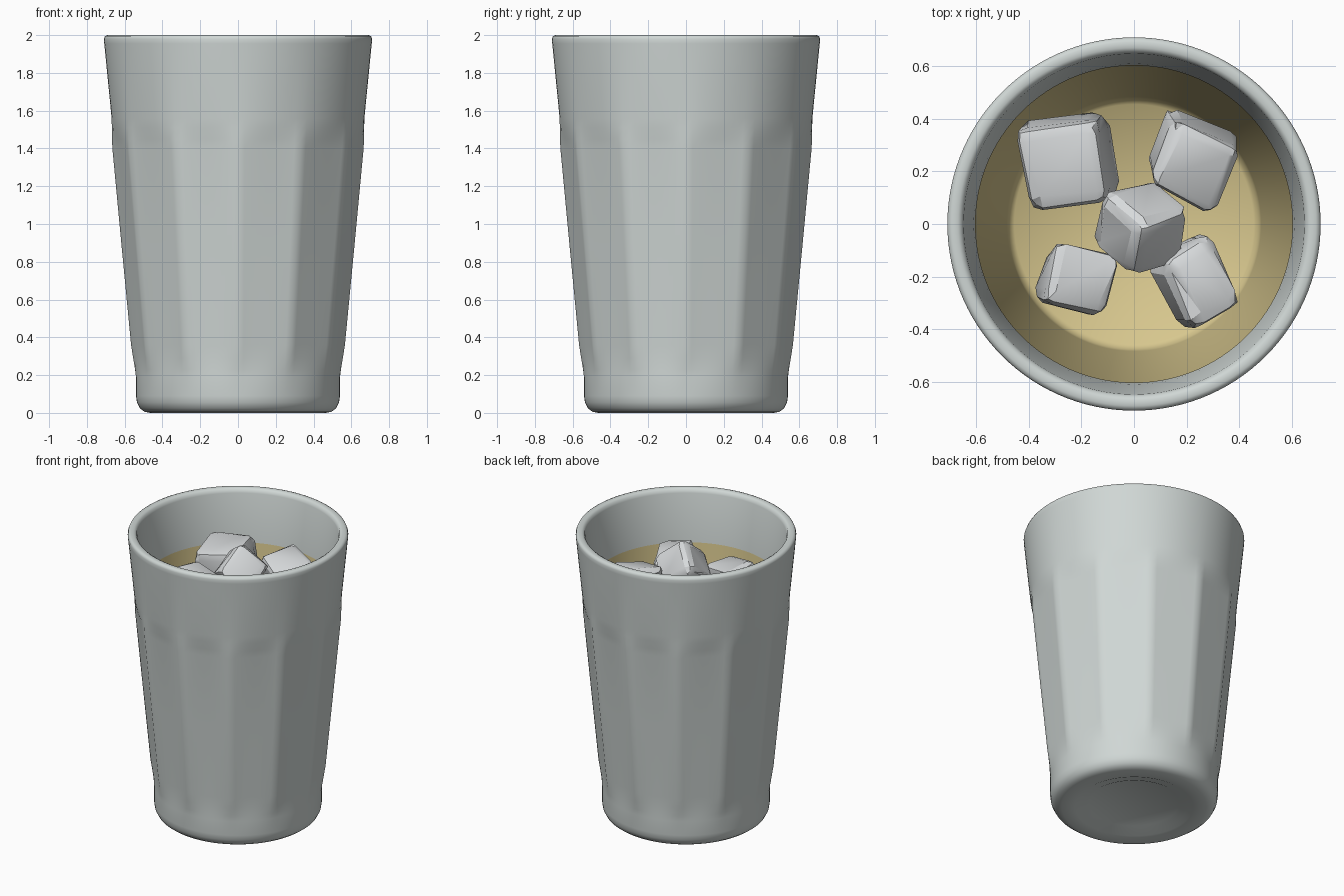
import bpy, bmesh, math, random
from mathutils import Matrix, Vector, Euler

old = bpy.data.objects.get("Cube")
if old:
    bpy.data.objects.remove(old, do_unlink=True)

SEGMENTS = 120
RIDGES = 12


def material(name, color):
    mat = bpy.data.materials.new(name)
    mat.use_nodes = True
    mat.diffuse_color = (*color, 1)
    mat.node_tree.nodes["Principled BSDF"].inputs["Base Color"].default_value = (*color, 1)
    return mat


def finish(name, bm, mat, angle):
    mesh = bpy.data.meshes.new(name)
    bm.to_mesh(mesh)
    bm.free()
    mesh.materials.append(mat)
    mesh.shade_smooth()
    mesh.set_sharp_from_angle(angle=math.radians(angle))
    obj = bpy.data.objects.new(name, mesh)
    bpy.context.collection.objects.link(obj)
    return obj


def facet_scale(theta):
    """Radius factor of a regular polygon with ridges on its corners."""
    step = math.tau / RIDGES
    return math.cos(step / 2) / math.cos(theta % step - step / 2)


def lathe(name, profile, mat, cap_start, angle):
    """Turn (radius, height, facet amount) points around z."""
    bm = bmesh.new()
    rings = []
    for r, z, facet in profile:
        ring = []
        for i in range(SEGMENTS):
            t = math.tau * i / SEGMENTS
            rr = r * (1 + facet * (facet_scale(t) - 1))
            ring.append(bm.verts.new((rr * math.cos(t), rr * math.sin(t), z)))
        rings.append(ring)
    for a, b in zip(rings, rings[1:]):
        for i in range(SEGMENTS):
            j = (i + 1) % SEGMENTS
            bm.faces.new((a[i], a[j], b[j], b[i]))
    if cap_start:
        bm.faces.new(rings[0][::-1])
    bm.faces.new(rings[-1])
    return finish(name, bm, mat, angle)


def ice_cube(name, center, size, turn, bevel, mat, seed, jitter=0.02):
    rng = random.Random(seed)
    bm = bmesh.new()
    bmesh.ops.create_cube(bm, size=1)
    for v in bm.verts:
        v.co = Vector(c * s for c, s in zip(v.co, size))
        v.co += Vector([rng.uniform(-jitter, jitter) for _ in range(3)])
    bmesh.ops.bevel(bm, geom=bm.edges[:], offset=bevel, segments=2,
                    profile=0.5, affect='EDGES', clamp_overlap=True)
    # Worn, uneven surface
    for v in bm.verts:
        v.co += Vector([rng.uniform(-0.007, 0.007) for _ in range(3)])
    bmesh.ops.triangulate(bm, faces=[f for f in bm.faces if len(f.verts) > 3])
    rot = Euler([math.radians(a) for a in turn]).to_matrix().to_4x4()
    bm.transform(Matrix.Translation(center) @ rot)
    return finish(name, bm, mat, 28)


glass_grey = material("glass grey", (0.63, 0.68, 0.665))
drink_tan = material("drink tan", (0.68, 0.57, 0.27))
ice_white = material("ice white", (0.68, 0.70, 0.71))

# Tumbler: recessed foot, faceted middle, round upper wall, rolled rim, inside
foot = [(0.29, 0.024), (0.31, 0.014), (0.35, 0.014), (0.38, 0), (0.465, 0),
        (0.495, 0.006), (0.52, 0.025), (0.535, 0.055), (0.54, 0.09), (0.54, 0.19)]
upper = [(0.669, 1.56), (0.708, 1.955), (0.71, 1.98), (0.705, 1.994), (0.692, 2),
         (0.67, 2), (0.655, 1.992), (0.648, 1.97), (0.61, 1.64),
         (0.49, 0.19), (0.48, 0.145), (0.455, 0.125)]
middle = [(0.545, 0.23, 0.25), (0.555, 0.29, 0.7), (0.566, 0.36, 1),
          (0.616, 0.88, 1), (0.665, 1.40, 1), (0.667, 1.45, 0.75), (0.668, 1.51, 0.25)]
round_part = lambda points: [(r, z, 0) for r, z in points]
lathe("tumbler", round_part(foot) + middle + round_part(upper), glass_grey, True, 50)

# Drink: open skin lining the inside of the tumbler
drink = [(0.605, 1.64), (0.484, 0.2), (0.477, 0.165), (0.455, 0.14)]
lathe("drink", round_part(drink), drink_tan, False, 80)

# Ice cubes
ice_cube("ice_back_right", (-0.25, 0.23, 1.61), (0.33, 0.31, 0.31), (6, -5, 8), 0.05, ice_white, 3)
ice_cube("ice_back_left", (0.22, 0.245, 1.65), (0.29, 0.25, 0.28), (12, 8, -24), 0.035, ice_white, 5)
ice_cube("ice_front_right", (-0.215, -0.21, 1.61), (0.27, 0.23, 0.28), (-8, 8, -14), 0.045, ice_white, 8)
ice_cube("ice_front_left", (0.24, -0.22, 1.60), (0.24, 0.31, 0.28), (6, 10, 27), 0.05, ice_white, 11)
ice_cube("ice_middle", (0.025, -0.01, 1.73), (0.25, 0.25, 0.25), (45, 35, 20), 0.045, ice_white, 14, 0.012)
